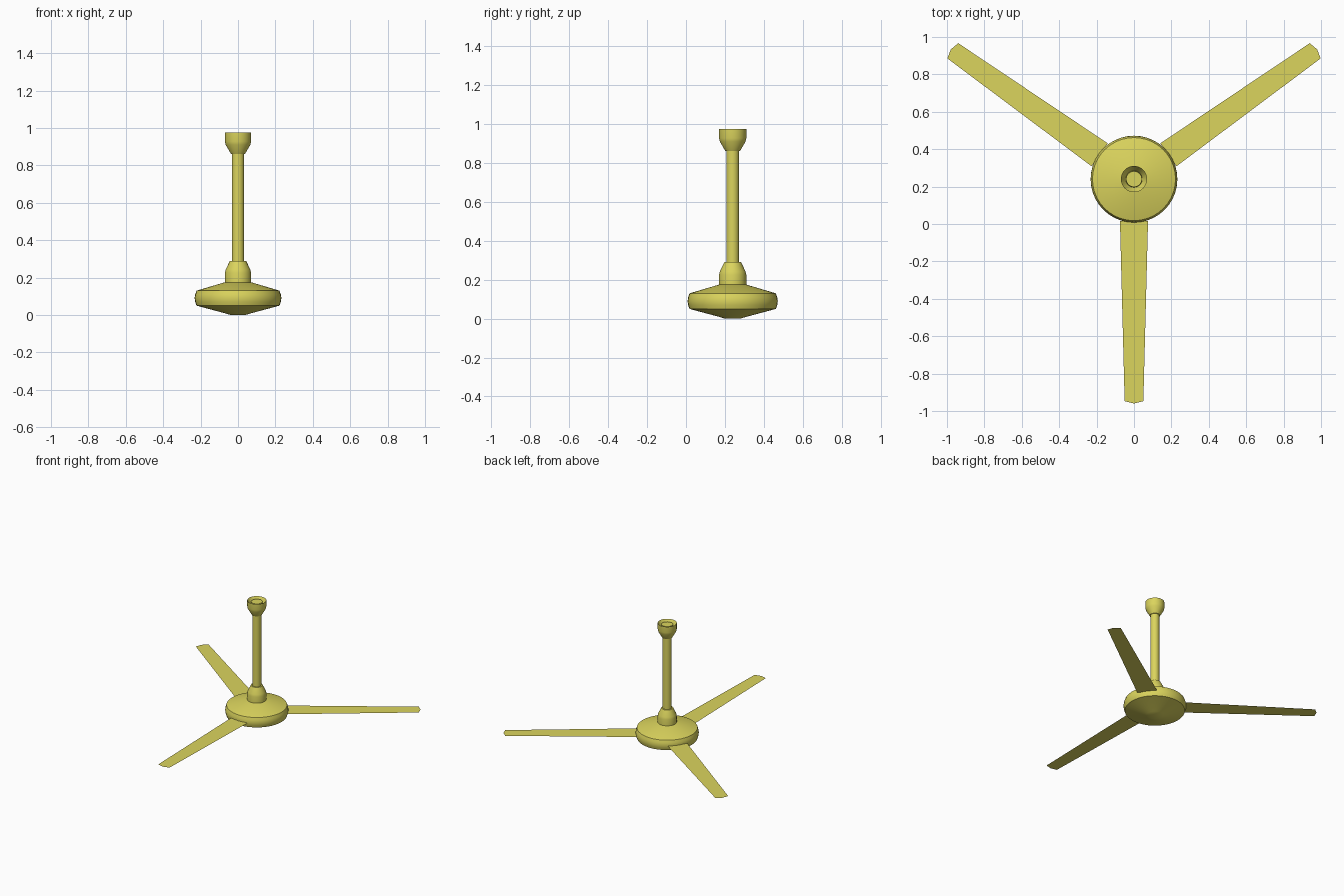
import bpy, math

if "Cube" in bpy.data.objects:
    bpy.data.objects.remove(bpy.data.objects["Cube"])

AXIS_Y = 0.24

paint = bpy.data.materials.new("yellow_paint")
paint.diffuse_color = (0.71, 0.66, 0.11, 1)
paint.use_nodes = True
paint.node_tree.nodes["Principled BSDF"].inputs["Base Color"].default_value = paint.diffuse_color


def make_object(name, verts, faces):
    mesh = bpy.data.meshes.new(name)
    mesh.from_pydata(verts, [], faces)
    mesh.materials.append(paint)
    obj = bpy.data.objects.new(name, mesh)
    bpy.context.collection.objects.link(obj)
    return obj


def lathe(name, profile, sides=40):
    """Revolve (radius, z) points, bottom to top, and cap both ends."""
    verts, faces = [], []
    for r, z in profile:
        for i in range(sides):
            a = 2 * math.pi * i / sides
            verts.append((r * math.cos(a), AXIS_Y + r * math.sin(a), z))
    for k in range(len(profile) - 1):
        for i in range(sides):
            j = (i + 1) % sides
            a, b = k * sides, (k + 1) * sides
            faces.append((a + i, a + j, b + j, b + i))
    faces.append(tuple(reversed(range(sides))))
    top = (len(profile) - 1) * sides
    faces.append(tuple(range(top, top + sides)))
    obj = make_object(name, verts, faces)
    bpy.ops.object.select_all(action='DESELECT')
    bpy.context.view_layer.objects.active = obj
    obj.select_set(True)
    bpy.ops.object.shade_smooth_by_angle(angle=math.radians(28))
    return obj


# Motor housing with a small cap underneath
lathe("motor_housing", [(0.04, 0.0), (0.065, 0.008), (0.222, 0.05),
                        (0.229, 0.07), (0.232, 0.09), (0.229, 0.11),
                        (0.222, 0.13), (0.06, 0.178)])

# Lower collar, down rod and ceiling cup
lathe("lower_collar", [(0.07, 0.172), (0.07, 0.225), (0.066, 0.243), (0.043, 0.29)])
lathe("down_rod", [(0.033, 0.28), (0.033, 0.875)])
lathe("ceiling_cup", [(0.038, 0.862), (0.066, 0.91), (0.07, 0.928), (0.07, 0.976),
                      (0.044, 0.93), (0.042, 0.965)])

# Three thin, flat, tapered blades
blade_z = 0.088
outline = [(-0.075, 0.225), (0.075, 0.225), (0.05, 1.187), (0.0, 1.2), (-0.05, 1.187)]
for name, degrees in (("front_blade", -90), ("right_blade", 35.3), ("left_blade", 144.7)):
    a = math.radians(degrees)
    c, s = math.cos(a), math.sin(a)
    verts = [(l * c + w * s, AXIS_Y + l * s - w * c, blade_z) for w, l in outline]
    make_object(name, verts, [tuple(range(len(outline)))])
